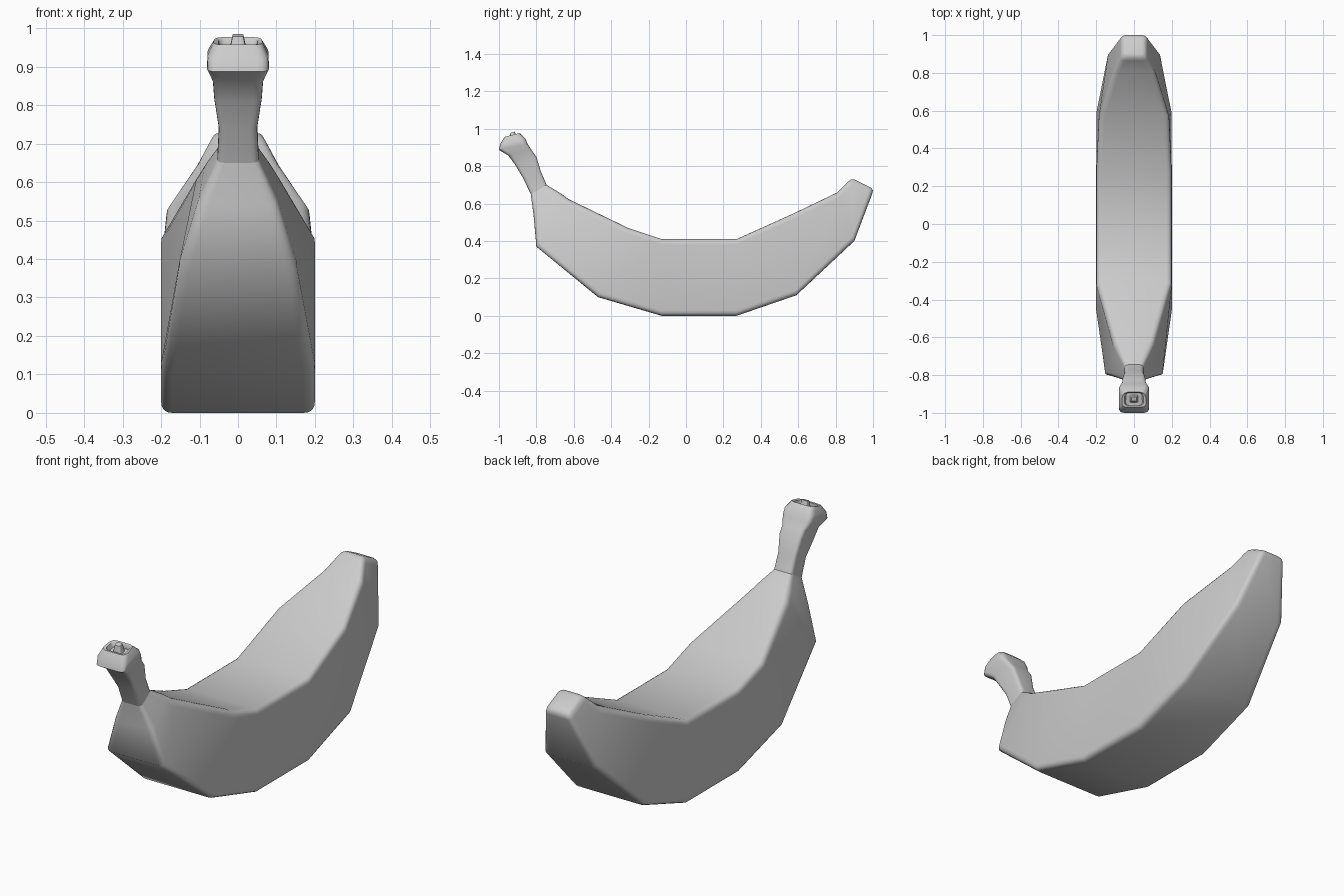
import bpy, bmesh, math
from mathutils import Vector


def ring(section, seg=4):
    """Rounded trapezoid from (lower y, z, half width, upper y, z, half width, radius)."""
    by, bz, bw, ty, tz, tw, r = section
    quad = [Vector((-bw, by, bz)), Vector((bw, by, bz)),
            Vector((tw, ty, tz)), Vector((-tw, ty, tz))]
    pts = []
    for i, c in enumerate(quad):
        ends = []
        for n in (quad[i - 1], quad[(i + 1) % 4]):
            d = n - c
            ends.append(c + d.normalized() * min(r, d.length * 0.4))
        a, b = ends
        for k in range(seg + 1):
            t = k / seg
            pts.append(a * (1 - t) ** 2 + c * 2 * t * (1 - t) + b * t * t)
    return pts


def loft(name, sections, cap_start, cap_end):
    bm = bmesh.new()
    rings = [[bm.verts.new(p) for p in ring(s)] for s in sections]
    n = len(rings[0])
    for a, b in zip(rings, rings[1:]):
        for i in range(n):
            j = (i + 1) % n
            bm.faces.new((a[i], a[j], b[j], b[i]))
    if cap_start:
        bm.faces.new(rings[0][::-1])
    if cap_end:
        bm.faces.new(rings[-1])
    bmesh.ops.recalc_face_normals(bm, faces=bm.faces)
    mesh = bpy.data.meshes.new(name)
    bm.to_mesh(mesh)
    bm.free()
    obj = bpy.data.objects.new(name, mesh)
    bpy.context.collection.objects.link(obj)
    bpy.ops.object.select_all(action='DESELECT')
    obj.select_set(True)
    bpy.context.view_layer.objects.active = obj
    bpy.ops.object.shade_smooth_by_angle(angle=math.radians(50))
    return obj


# Shared seam between fruit and stem
seam = (-0.83, 0.65, 0.055, -0.745, 0.70, 0.05, 0.02)

# Curved fruit body, stem end to blossom tip
body = [
    seam,
    (-0.815, 0.54, 0.105, -0.67, 0.655, 0.085, 0.03),
    (-0.80, 0.37, 0.157, -0.63, 0.625, 0.105, 0.03),
    (-0.47, 0.10, 0.20, -0.31, 0.47, 0.20, 0.03),
    (-0.13, 0.0, 0.20, -0.13, 0.41, 0.20, 0.03),
    (0.27, 0.0, 0.20, 0.27, 0.41, 0.20, 0.03),
    (0.59, 0.11, 0.20, 0.57, 0.545, 0.185, 0.03),
    (0.90, 0.40, 0.142, 0.81, 0.66, 0.105, 0.03),
    (0.995, 0.65, 0.073, 0.865, 0.715, 0.072, 0.025),
    (1.0, 0.67, 0.066, 0.88, 0.728, 0.064, 0.025),
    (0.99, 0.685, 0.052, 0.90, 0.73, 0.05, 0.02),
]
loft("fruit_body", body, False, True)

# Stem with flared head, recessed end and small torn nub
stem = [
    seam,
    (-0.87, 0.735, 0.05, -0.775, 0.77, 0.05, 0.02),
    (-0.915, 0.81, 0.062, -0.80, 0.85, 0.06, 0.02),
    (-0.95, 0.857, 0.066, -0.825, 0.885, 0.063, 0.025),
    (-1.0, 0.887, 0.08, -0.847, 0.92, 0.08, 0.03),
    (-0.993, 0.92, 0.08, -0.86, 0.95, 0.078, 0.03),
    (-0.97, 0.957, 0.066, -0.89, 0.977, 0.06, 0.03),
    (-0.96, 0.957, 0.052, -0.895, 0.972, 0.05, 0.02),
    (-0.96, 0.935, 0.045, -0.893, 0.95, 0.042, 0.02),
    (-0.945, 0.937, 0.022, -0.905, 0.95, 0.022, 0.01),
    (-0.938, 0.978, 0.014, -0.915, 0.985, 0.014, 0.006),
]
loft("stem", stem, False, True)
